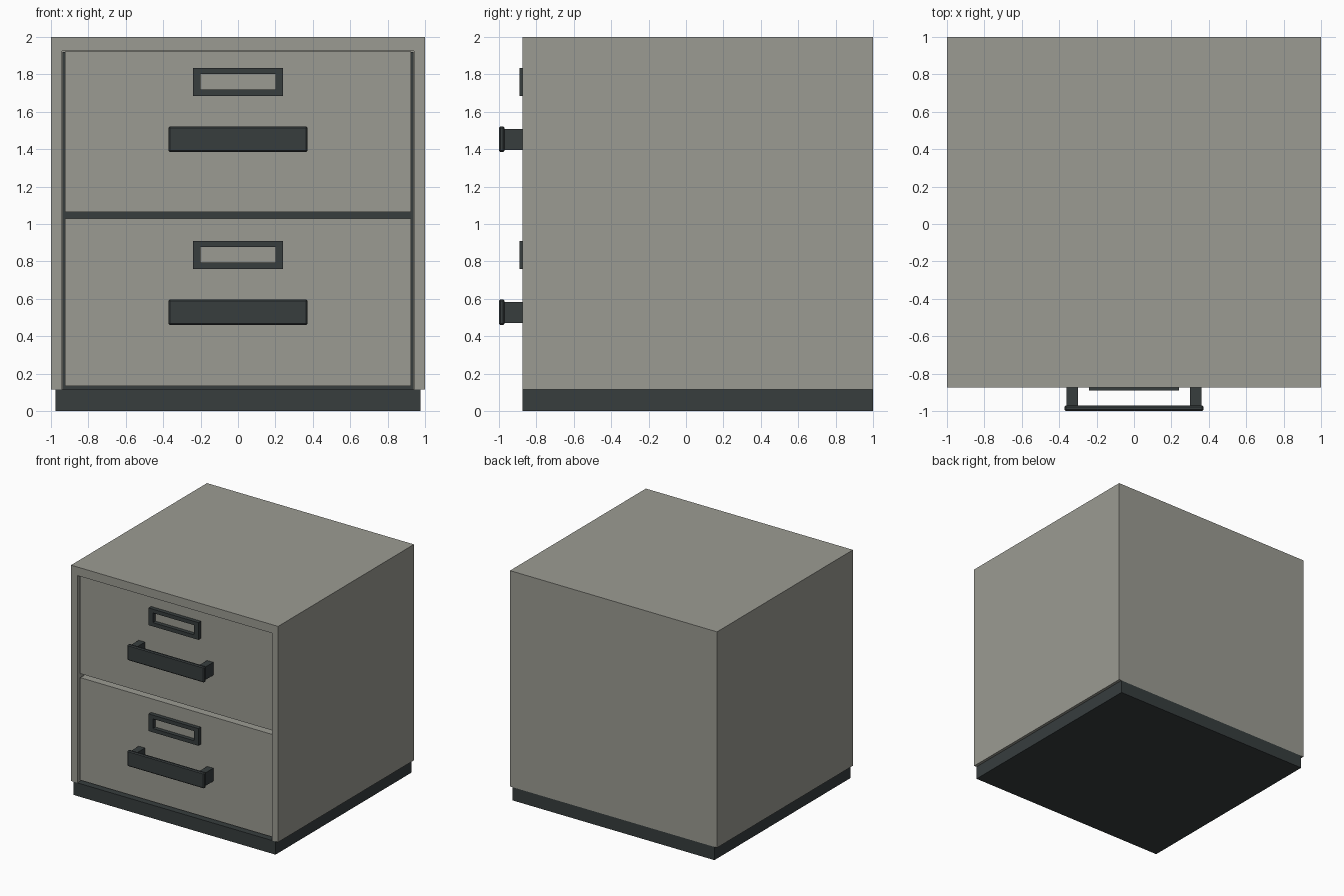
import bpy
import bmesh

if "Cube" in bpy.data.objects:
    bpy.data.objects.remove(bpy.data.objects["Cube"])


def material(name, rgb):
    m = bpy.data.materials.new(name)
    m.diffuse_color = (*rgb, 1.0)
    m.use_nodes = True
    m.node_tree.nodes["Principled BSDF"].inputs["Base Color"].default_value = m.diffuse_color
    return m


GREY = material("warm_grey", (0.33, 0.33, 0.29))
DARK = material("dark_slate", (0.038, 0.047, 0.048))


def finish(name, bm, mat):
    bmesh.ops.recalc_face_normals(bm, faces=bm.faces)
    mesh = bpy.data.meshes.new(name)
    bm.to_mesh(mesh)
    bm.free()
    mesh.materials.append(mat)
    obj = bpy.data.objects.new(name, mesh)
    bpy.context.collection.objects.link(obj)
    return obj


def box(name, x, y, z, mat):
    bm = bmesh.new()
    bmesh.ops.create_cube(bm, size=1)
    for v in bm.verts:
        for i, (lo, hi) in enumerate((x, y, z)):
            v.co[i] = hi if v.co[i] > 0 else lo
    return finish(name, bm, mat)


def arch(bm, half, bottom, top, y):
    pts = ((-half, bottom), (-half, top), (half, top), (half, bottom))
    return [bm.verts.new((px, y, pz)) for px, pz in pts]


FRONT, BACK, BASE = -0.875, 1.0, 0.115

# Cabinet shell: open at the front and the bottom, hollow inside
bm = bmesh.new()
outer_f = arch(bm, 1.0, BASE, 2.0, FRONT)
outer_b = arch(bm, 1.0, BASE, 2.0, BACK)
inner_f = arch(bm, 0.94, BASE, 1.925, FRONT)
inner_b = arch(bm, 0.94, BASE, 1.925, BACK - 0.06)
for f, b in ((outer_f, outer_b), (inner_f, inner_b)):
    for i in range(3):
        bm.faces.new((f[i], f[i + 1], b[i + 1], b[i]))
    bm.faces.new(b)
bm.faces.new(outer_f + inner_f[::-1])
bm.faces.new((outer_f[0], outer_b[0], outer_b[3], outer_f[3],
              inner_f[3], inner_b[3], inner_b[0], inner_f[0]))
finish("cabinet_shell", bm, GREY)

# Plinth and the dark interior seen through the drawer gaps
box("plinth", (-0.975, 0.975), (FRONT, BACK), (0, BASE), DARK)
box("interior", (-0.939, 0.939), (-0.735, 0.93), (BASE, 1.92), DARK)


def label_frame(name, z):
    # Rectangular ring with an open window
    bm = bmesh.new()
    rings = []
    for y in (-0.89, -0.854):
        for hx, lo, hi in ((0.24, z - 0.075, z + 0.075), (0.20, z - 0.042, z + 0.042)):
            rings.append(arch(bm, hx, lo, hi, y))
    fo, fi, bo, bi = rings
    for a, b in ((fo, fi), (fi, bi), (bi, bo), (bo, fo)):
        for i in range(4):
            j = (i + 1) % 4
            bm.faces.new((a[i], a[j], b[j], b[i]))
    finish(name, bm, DARK)


def drawer(prefix, low, high, shift):
    box(prefix + "_drawer_front", (-0.926, 0.926), (-0.855, -0.735), (low, high), GREY)
    label_frame(prefix + "_label_frame", 0.835 + shift)
    # Handle bar with slightly clipped corners, on two posts
    bar = box(prefix + "_handle_bar", (-0.372, 0.372), (-1.0, -0.97),
              (0.46 + shift, 0.597 + shift), DARK)
    bevel = bar.modifiers.new("clipped_corners", "BEVEL")
    bevel.width = 0.008
    bevel.segments = 1
    for side, x in (("left", (-0.36, -0.30)), ("right", (0.30, 0.36))):
        box(f"{prefix}_handle_post_{side}", x, (-0.975, -0.853),
            (0.47 + shift, 0.583 + shift), DARK)


drawer("lower", 0.135, 1.03, 0.0)
drawer("upper", 1.065, 1.923, 0.925)
